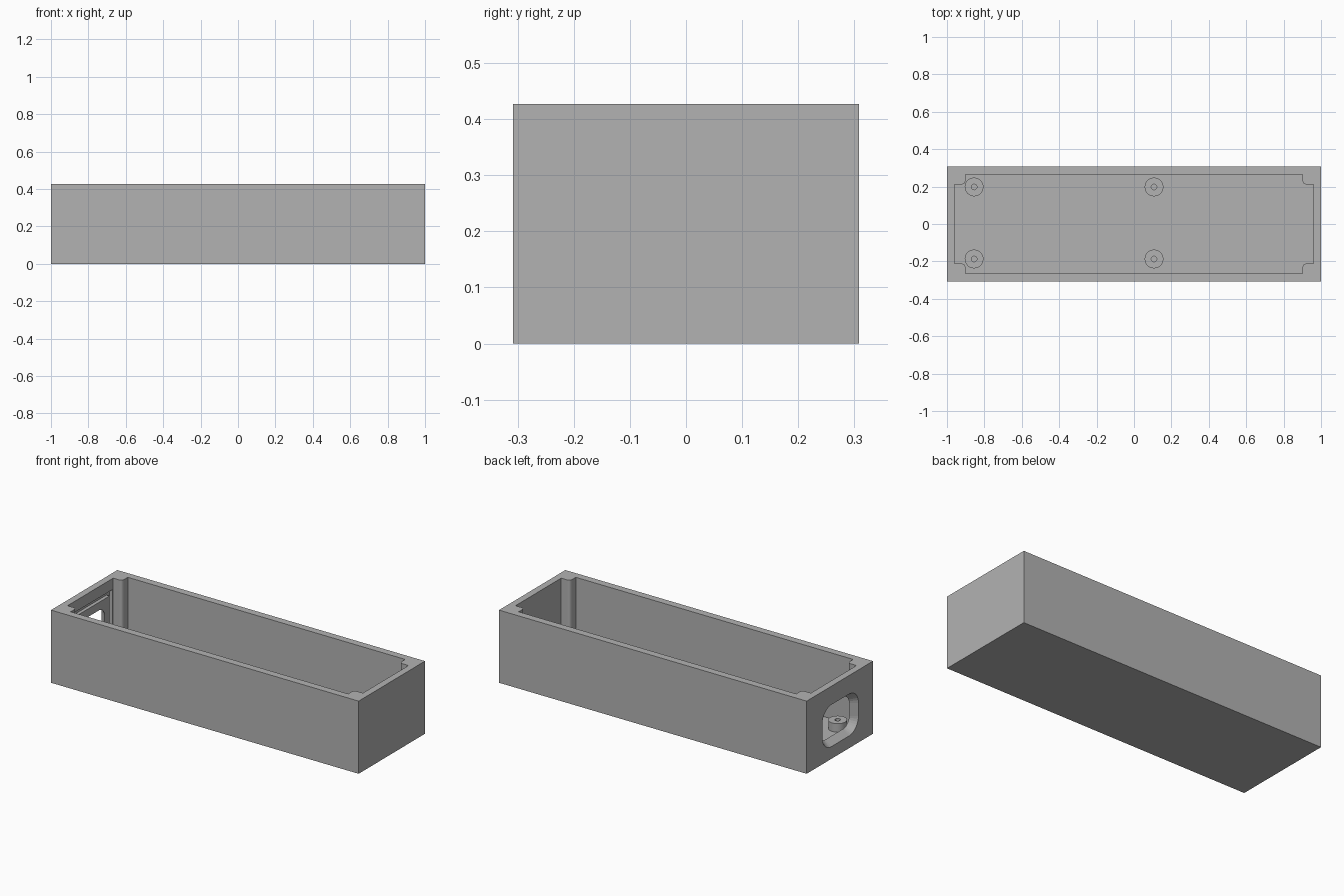
import bpy, bmesh, math

if "Cube" in bpy.data.objects:
    bpy.data.objects.remove(bpy.data.objects["Cube"])

W, D, H = 1.0, 0.308, 0.427      # half length, half depth, height
FLOOR = 0.04
IX, IY = 0.96, 0.265             # inner half sizes
PX, PY, R = 0.902, 0.212, 0.018  # corner post faces and rounding

grey = bpy.data.materials.new("case grey")
grey.diffuse_color = (0.45, 0.45, 0.45, 1)
grey.use_nodes = True
grey.node_tree.nodes["Principled BSDF"].inputs["Base Color"].default_value = grey.diffuse_color


def loft(name, rings):
    """Closed solid through rings of equal point count."""
    bm = bmesh.new()
    vs = [[bm.verts.new(p) for p in ring] for ring in rings]
    n = len(vs[0])
    for a, b in zip(vs, vs[1:]):
        for i in range(n):
            j = (i + 1) % n
            bm.faces.new((a[i], a[j], b[j], b[i]))
    bm.faces.new(vs[0][::-1])
    bm.faces.new(vs[-1])
    bmesh.ops.recalc_face_normals(bm, faces=bm.faces)
    me = bpy.data.meshes.new(name)
    bm.to_mesh(me)
    bm.free()
    me.materials.append(grey)
    ob = bpy.data.objects.new(name, me)
    bpy.context.collection.objects.link(ob)
    return ob


def box(name, x0, x1, y0, y1, z0, z1):
    ring = [(x0, y0), (x1, y0), (x1, y1), (x0, y1)]
    return loft(name, [[(x, y, z) for x, y in ring] for z in (z0, z1)])


def cut(ob, cutter):
    m = ob.modifiers.new("cut", 'BOOLEAN')
    m.operation, m.solver, m.object = 'DIFFERENCE', 'EXACT', cutter
    cutter.hide_render = True
    cutter.hide_viewport = True


def smooth(ob):
    bpy.ops.object.select_all(action='DESELECT')
    ob.select_set(True)
    bpy.context.view_layer.objects.active = ob
    bpy.ops.object.shade_smooth_by_angle(angle=math.radians(30))


# cavity outline: a rectangle with a rounded post left in each corner
quarter = [(IX, PY)]
for i in range(7):
    a = math.pi / 2 * i / 6
    quarter.append((PX + R - R * math.sin(a), PY + R - R * math.cos(a)))
quarter.append((PX, IY))
outline = []
for sx, sy in ((1, 1), (-1, 1), (-1, -1), (1, -1)):
    pts = [(x * sx, y * sy) for x, y in quarter]
    outline += pts if sx * sy > 0 else pts[::-1]
cavity = loft("cavity_cutter", [[(x, y, z) for x, y in outline] for z in (FLOOR, H + 0.1)])

# tapered port opening with rounded corners
def port_ring(x):
    inset = 0.75 * (x + W)
    hy, hz, r = 0.168 - inset, 0.123 - inset, 0.085 - inset
    ring = []
    for k, (sy, sz) in enumerate(((1, 1), (-1, 1), (-1, -1), (1, -1))):
        for i in range(9):
            a = math.pi / 2 * (k + i / 8)
            ring.append((x, -0.005 + sy * (hy - r) + r * math.cos(a),
                         0.195 + sz * (hz - r) + r * math.sin(a)))
    return ring


port = loft("port_cutter", [port_ring(-1.01), port_ring(-0.95)])
recess = box("recess_cutter", -0.98, -0.93, -0.207, 0.207, 0.045, 0.362)

# main case
case = box("case_body", -W, W, -D, D, 0, H)
for c in (cavity, recess, port):
    cut(case, c)
smooth(case)

# raised frame around the port, inside the recess
frame = box("port_frame", -0.981, -0.96, -0.183, 0.178, 0.058, 0.335)
cut(frame, port)
smooth(frame)


# board standoffs with screw holes
def circle(x, y, z, r):
    return [(x + r * math.cos(a), y + r * math.sin(a), z)
            for a in (2 * math.pi * i / 40 for i in range(40))]


for x in (-0.855, 0.107):
    for y in (-0.187, 0.198):
        post = loft("standoff", [circle(x, y, FLOOR - 0.005, 0.05), circle(x, y, 0.09, 0.05)])
        hole = loft("screw_hole_cutter", [circle(x, y, FLOOR, 0.015), circle(x, y, 0.12, 0.015)])
        cut(post, hole)
        smooth(post)
